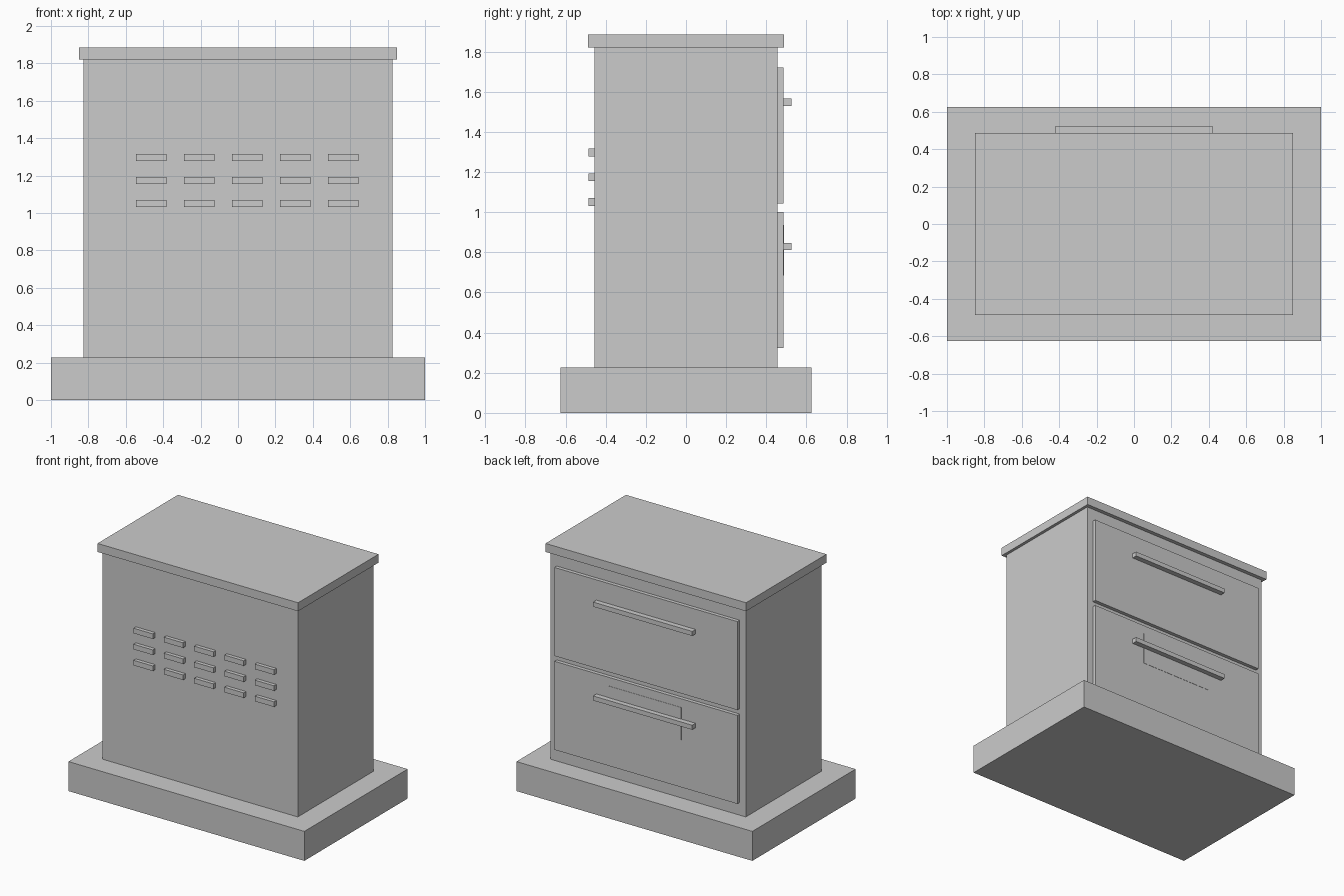
import bpy

if "Cube" in bpy.data.objects:
    bpy.data.objects.remove(bpy.data.objects["Cube"], do_unlink=True)

grey = bpy.data.materials.new("plain grey")
grey.use_nodes = True
colour = (0.6, 0.6, 0.6, 1)
grey.diffuse_color = colour
grey.node_tree.nodes["Principled BSDF"].inputs["Base Color"].default_value = colour


def box(name, x, y, z):
    """Flat-faced box given its (low, high) extents on each axis."""
    spans = (x, y, z)
    bpy.ops.mesh.primitive_cube_add(size=1, location=[(a + b) / 2 for a, b in spans])
    obj = bpy.context.object
    obj.name = name
    obj.scale = [b - a for a, b in spans]
    bpy.ops.object.transform_apply(location=False, rotation=False, scale=True)
    obj.data.materials.append(grey)
    return obj


BACK = 0.457    # half depth of the cabinet
FACE = 0.485    # outer plane of drawers, vents and lid

# Plinth, cabinet and overhanging lid
box("plinth", (-1, 1), (-0.625, 0.625), (0, 0.226))
box("cabinet_body", (-0.827, 0.827), (-BACK, BACK), (0.226, 1.82))
box("lid", (-0.85, 0.85), (-0.487, 0.487), (1.82, 1.885))

# Two drawers with bar handles
for label, low in (("lower", 0.323), ("upper", 1.042)):
    box(label + "_drawer", (-0.775, 0.775), (BACK, FACE), (low, low + 0.678))
    grip = low + 0.488
    box(label + "_handle", (-0.42, 0.42), (FACE, 0.525), (grip, grip + 0.035))

# Thin plate behind the lower handle
box("label_plate", (-0.3, 0.315), (FACE, FACE + 0.002), (0.685, 0.935))

# Grid of raised vent slats
for row in range(3):
    for col in range(5):
        left = -0.546 + col * 0.257
        base = 1.031 + row * 0.123
        box(f"vent_slat_{row + 1}_{col + 1}", (left, left + 0.163),
            (-FACE, -BACK), (base, base + 0.039))
